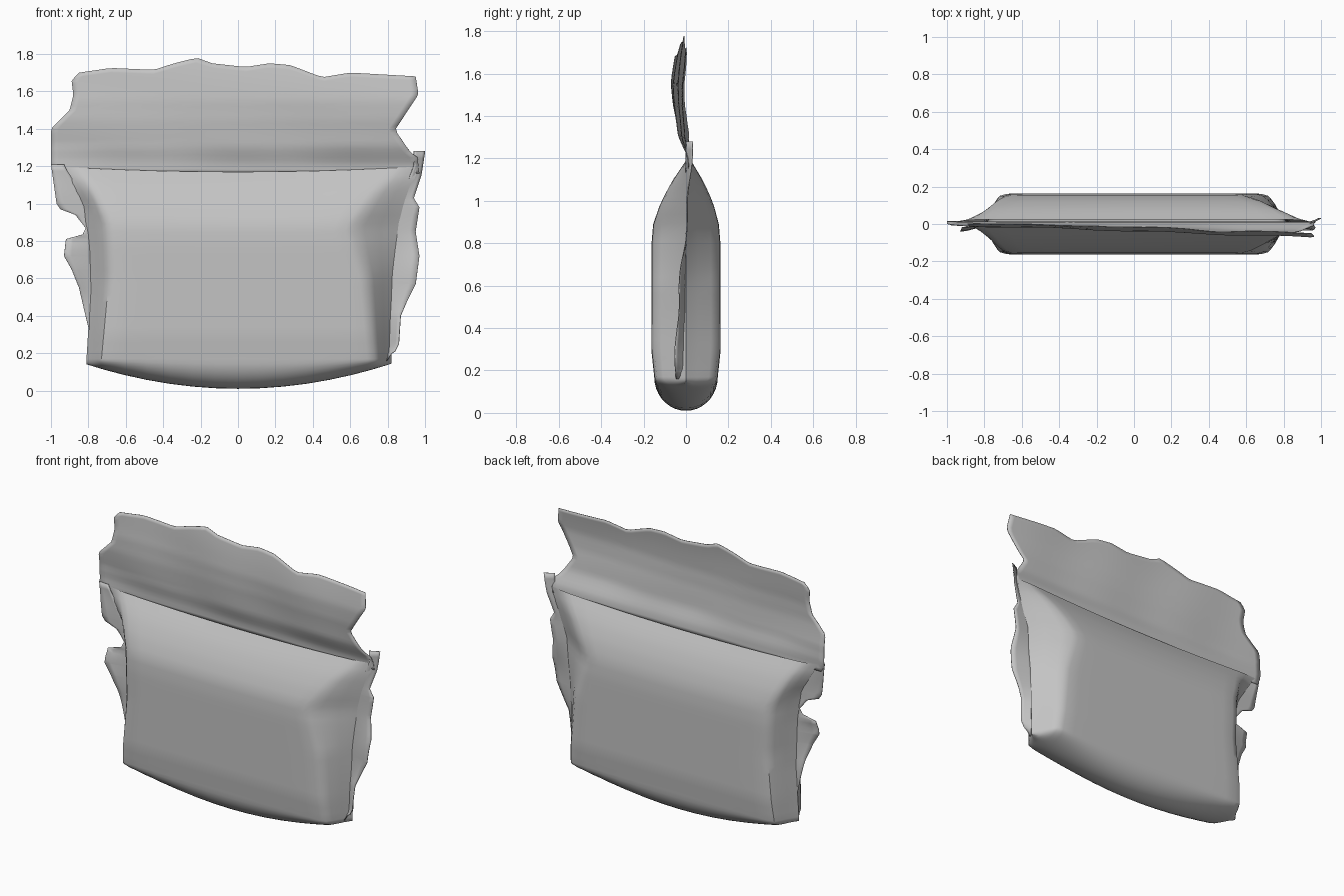
import bpy, bmesh, math
from math import sin, cos, pi

cube = bpy.data.objects.get("Cube")
if cube:
    bpy.data.objects.remove(cube, do_unlink=True)

foil = bpy.data.materials.new("grey_foil")
foil.use_nodes = True
grey = (0.55, 0.55, 0.55, 1)
foil.diffuse_color = grey
foil.node_tree.nodes["Principled BSDF"].inputs["Base Color"].default_value = grey


def lerp(a, b, t):
    return a + (b - a) * t


def curve(points, t):
    """Piecewise linear lookup in a list of (position, value) pairs."""
    if t <= points[0][0]:
        return points[0][1]
    for (p, a), (q, b) in zip(points, points[1:]):
        if t <= q:
            return lerp(a, b, (t - p) / (q - p))
    return points[-1][1]


def make_grid(name, rows, closed=False, thickness=0, angle=40):
    """Skin a list of point rows; closed joins the ends of every row."""
    bm = bmesh.new()
    verts = [[bm.verts.new(p) for p in row] for row in rows]
    count = len(rows[0])
    for low, high in zip(verts, verts[1:]):
        for i in range(count if closed else count - 1):
            j = (i + 1) % count
            bm.faces.new((low[i], low[j], high[j], high[i]))
    bmesh.ops.remove_doubles(bm, verts=bm.verts, dist=0.0005)
    bmesh.ops.recalc_face_normals(bm, faces=bm.faces)
    mesh = bpy.data.meshes.new(name)
    bm.to_mesh(mesh)
    bm.free()
    mesh.materials.append(foil)
    obj = bpy.data.objects.new(name, mesh)
    bpy.context.collection.objects.link(obj)
    if thickness:
        solid = obj.modifiers.new("thickness", "SOLIDIFY")
        solid.thickness = thickness
        solid.offset = 0
    bpy.ops.object.select_all(action="DESELECT")
    obj.select_set(True)
    bpy.context.view_layer.objects.active = obj
    bpy.ops.object.shade_smooth_by_angle(angle=math.radians(angle))
    return obj


# Filled body: half depth, and the ridge and tip of each side, by height
EDGE, SEAM = 0.17, 1.2
depth = [(EDGE, 0.15), (0.3, 0.164), (0.8, 0.163), (0.9, 0.155),
         (1.0, 0.125), (1.1, 0.078), (SEAM, 0.012)]
ridge = {-1: [(EDGE, 0.73), (0.6, 0.69), (0.9, 0.7), (1.1, 0.78), (SEAM, 0.85)],
         1: [(EDGE, 0.73), (0.6, 0.69), (0.88, 0.61), (1.05, 0.72), (SEAM, 0.85)]}
tip = {-1: [(EDGE, 0.81), (0.5, 0.79), (0.8, 0.8), (1.0, 0.83), (SEAM, 0.96)],
       1: [(EDGE, 0.82), (0.6, 0.83), (0.9, 0.86), (1.05, 0.91), (SEAM, 0.97)]}


def half_section(side, z):
    """(x, depth) pairs from the middle of the pouch out to one tip."""
    r, t, d = curve(ridge[side], z), curve(tip[side], z), curve(depth, z)
    pts = [(r * k / 6, d) for k in range(6)]
    pts += [(r - 0.04, d * 0.985), (r, d * 0.92), (lerp(r, t, 0.25), d * 0.72),
            (lerp(r, t, 0.6), d * 0.35), (t, 0)]
    return [(side * x, y) for x, y in pts]


def ring(z):
    left, right = half_section(-1, z), half_section(1, z)
    front = left[::-1] + right[1:]
    return [(x, -y) for x, y in front] + [(x, y) for x, y in front[-2:0:-1]]


rows = []
# Rounded base, sagging towards the middle
base = ring(EDGE)
for k in range(9):
    a = pi / 2 * (1 - k / 9)
    rows.append([(x, y * cos(a),
                  EDGE - sin(a) * max(0.16 - 0.2 * x * x, 0.02))
                 for x, y in base])
# Walls and shoulders, the shoulder line dipping in the middle
for k in range(25):
    z = lerp(EDGE, SEAM, k / 24)
    lean = 0.012 * max(0, (z - 0.9) / 0.3)
    rows.append([(x, y + lean,
                  z - 0.03 * (1 - min(1, x * x)) * max(0, (z - 0.6) / 0.6))
                 for x, y in ring(z)])
make_grid("pouch_body", rows, closed=True)

# Ragged side fins
fin_edge = {
    -1: [(0.15, 0.81), (0.3, 0.79), (0.42, 0.82), (0.55, 0.85), (0.65, 0.89),
         (0.72, 0.93), (0.81, 0.92), (0.835, 0.83), (0.87, 0.815), (0.94, 0.87),
         (0.97, 0.95), (1.0, 0.97), (1.21, 1.0)],
    1: [(0.16, 0.76), (0.21, 0.84), (0.25, 0.86), (0.4, 0.87), (0.47, 0.9),
        (0.57, 0.95), (0.72, 0.97), (0.85, 0.95), (0.98, 0.97), (1.03, 0.94),
        (1.06, 0.95), (1.15, 0.98), (1.28, 1.0)]}
fin_lean = {-1: [(0.15, 0), (0.5, -0.01), (0.75, -0.04), (0.9, 0), (SEAM, 0)],
            1: [(0.15, -0.05), (0.4, -0.045), (0.7, -0.02), (0.95, 0.01), (1.3, 0.03)]}
for side, name in ((-1, "right_fin"), (1, "left_fin")):
    outline = fin_edge[side]
    heights = {p[0] for p in outline}
    heights |= {lerp(outline[0][0], outline[-1][0], k / 30) for k in range(31)}
    rows = []
    for z in sorted(heights):
        inner = curve(tip[side], z) - 0.03
        outer = max(curve(outline, z), inner + 0.005)
        rows.append([(side * lerp(inner, outer, t),
                      t * curve(fin_lean[side], z) + 0.006 * t * sin(z * 17), z)
                     for t in (0, 0.25, 0.5, 0.75, 1)])
    make_grid(name, rows, thickness=0.004, angle=60)

# Crumpled top flap above the seam
flap_left = [(1.16, -0.98), (1.2, -1.0), (1.4, -1.0), (1.5, -0.9), (1.58, -0.88),
             (1.66, -0.89), (1.7, -0.85)]
flap_right = [(1.16, 0.97), (1.25, 0.96), (1.28, 0.92), (1.4, 0.84), (1.6, 0.965), (1.7, 0.95)]
flap_top = [(-0.85, 1.7), (-0.68, 1.725), (-0.45, 1.715), (-0.34, 1.75), (-0.22, 1.78),
            (-0.14, 1.75), (0.04, 1.73), (0.17, 1.75), (0.28, 1.74), (0.45, 1.675),
            (0.6, 1.7), (0.95, 1.68)]
flap_lean = [(1.16, 0.012), (1.22, 0.008), (1.3, -0.016), (1.45, -0.036),
             (1.55, -0.038), (1.65, -0.026), (1.78, -0.01)]
rows = []
for k in range(25):
    v = k / 24
    row = []
    for i in range(49):
        level = lerp(1.16, 1.7, v)
        x = lerp(curve(flap_left, level), curve(flap_right, level), i / 48)
        z = lerp(1.16, curve(flap_top, x), v)
        rise = min(1, max(0, (z - SEAM) / 0.12))
        y = curve(flap_lean, z) - 0.03 * x * rise
        y += 0.007 * rise * sin(6 * x + 9 * z) * cos(4 * x - 5 * z)
        row.append((x, y, z))
    rows.append(row)
make_grid("top_flap", rows, thickness=0.004, angle=60)
